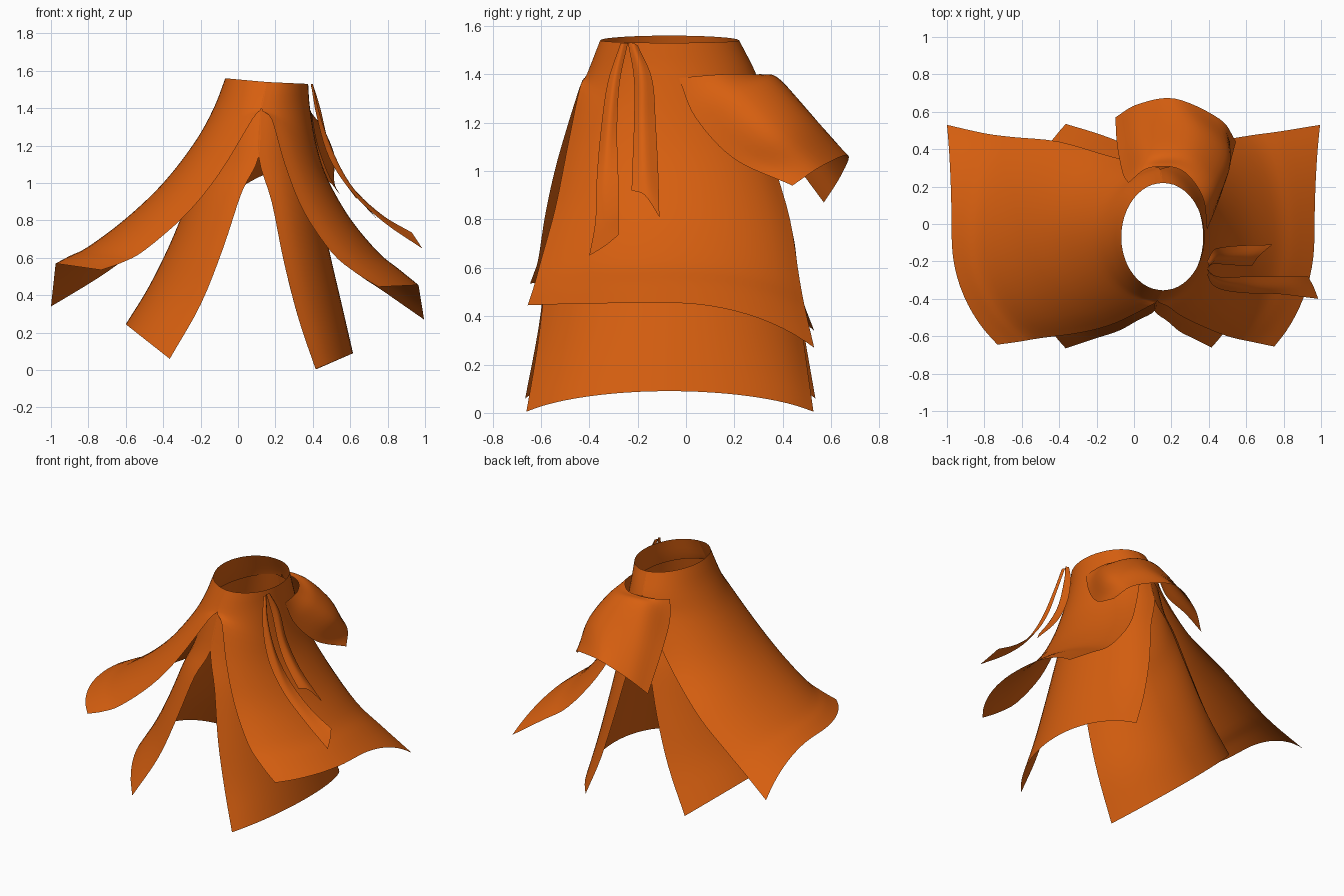
import bpy
from math import sin, cos, radians
from mathutils import Vector

cloth = bpy.data.materials.new("burnt orange cloth")
cloth.diffuse_color = (0.68, 0.115, 0.005, 1)
AXIS = Vector((0.155, -0.07, 0))


def spline(pts, n):
    """Smooth curve through pts with n steps per span."""
    p = [2 * pts[0] - pts[1]] + pts + [2 * pts[-1] - pts[-2]]
    out = []
    for i in range(1, len(p) - 2):
        a, b, c, d = p[i - 1:i + 3]
        for k in range(n):
            t = k / n
            out.append(0.5 * (2 * b + (c - a) * t + (2 * a - 5 * b + 4 * c - d) * t * t
                              + (3 * b - a - 3 * c + d) * t ** 3))
    return out + [pts[-1]]


def sheet(name, rows, nu, nv):
    """Cloth sheet through a grid of points, with normals away from the waist axis."""
    rows = [spline([Vector(p) for p in r], nu) for r in rows]
    cols = [spline(list(c), nv) for c in zip(*rows)]
    w, h = len(cols), len(cols[0])
    verts = [p for c in cols for p in c]
    faces = [(i * h + j, i * h + j + 1, (i + 1) * h + j + 1, (i + 1) * h + j)
             for i in range(w - 1) for j in range(h - 1)]
    me = bpy.data.meshes.new(name)
    me.from_pydata(verts, [], faces)
    out = 0
    for f in me.polygons:
        away = f.center - AXIS
        away.z = 0.3
        out += f.normal.dot(away) * f.area
    if out < 0:
        me.flip_normals()
    me.materials.append(cloth)
    for f in me.polygons:
        f.use_smooth = True
    ob = bpy.data.objects.new(name, me)
    bpy.context.collection.objects.link(ob)
    return ob


def panel(name, front, mid, back, hem_angle):
    """Skirt panel: arcs from the front edge over the side line to the back edge."""
    rows = []
    n = len(mid)
    for i in range(n):
        A = radians(90 + (hem_angle - 90) * i / (n - 1))
        M = Vector((mid[i][0], -0.07, mid[i][1]))
        row = []
        for k in range(-6, 7):
            E = Vector(front[i] if k < 0 else back[i])
            a = abs(k) / 6 * A
            f = (cos(a) - cos(A)) / (1 - cos(A))
            g = sin(a) / sin(A)
            row.append(Vector((E.x + (M.x - E.x) * f, M.y + (E.y - M.y) * g,
                               E.z + (M.z - E.z) * f)))
        rows.append(row)
    return sheet(name, rows, 2, 4)


# Long outer panels flaring to each side
panel("outer_panel_left",
      [(.155, -.355, 1.54), (.125, -.41, 1.4), (.08, -.44, 1.345), (-.1, -.53, 1.05),
       (-.28, -.58, .83), (-.5, -.61, .64), (-.62, -.63, .575), (-.73, -.645, .535)],
      [(-.068, 1.56), (-.13, 1.4), (-.23, 1.22), (-.4, 1.0),
       (-.6, .81), (-.8, .66), (-.9, .61), (-.975, .57)],
      [(.155, .22, 1.54), (.14, .29, 1.4), (.1, .31, 1.3), (-.12, .36, 1.0),
       (-.4, .44, .75), (-.65, .465, .56), (-.8, .485, .46), (-1.0, .53, .34)], 45)
panel("outer_panel_right",
      [(.155, -.355, 1.54), (.125, -.41, 1.4), (.18, -.44, 1.34), (.25, -.49, 1.1),
       (.35, -.54, .85), (.5, -.6, .63), (.63, -.63, .52), (.75, -.655, .445)],
      [(.375, 1.53), (.385, 1.4), (.42, 1.2), (.48, 1.02),
       (.6, .81), (.75, .63), (.86, .54), (.965, .455)],
      [(.155, .22, 1.54), (.14, .29, 1.4), (.2, .31, 1.3), (.28, .36, 1.05),
       (.4, .43, .8), (.6, .47, .55), (.78, .495, .42), (.995, .53, .27)], 45)

# Inner panels hanging below, open at front and back
panel("inner_panel_left",
      [(.12, -.395, 1.4), (.11, -.465, 1.14), (.02, -.515, .95), (-.08, -.57, .65),
       (-.2, -.61, .35), (-.365, -.665, .06)],
      [(-.1, 1.38), (-.19, 1.08), (-.27, .9), (-.37, .66), (-.48, .44), (-.6, .245)],
      [(.12, .275, 1.4), (.11, .34, 1.14), (.02, .385, .95), (-.08, .44, .65),
       (-.2, .485, .35), (-.365, .535, .06)], 48)
panel("inner_panel_right",
      [(.12, -.395, 1.4), (.11, -.465, 1.14), (.18, -.52, .9), (.245, -.575, .58),
       (.325, -.615, .27), (.415, -.66, .005)],
      [(.37, 1.38), (.40, 1.12), (.435, .9), (.49, .63), (.555, .35), (.615, .09)],
      [(.12, .275, 1.4), (.11, .34, 1.14), (.18, .39, .9), (.245, .45, .58),
       (.325, .49, .27), (.42, .527, .005)], 60)

# Draped bow cloth at the back
sheet("back_drape",
      [[(.39, -.03, 1.385), (.365, .15, 1.4), (.25, .29, 1.4), (.08, .3, 1.4), (-.03, .22, 1.39)],
       [(.42, .04, 1.22), (.45, .23, 1.3), (.3, .37, 1.37), (.08, .37, 1.37), (-.06, .27, 1.25)],
       [(.48, .2, 1.05), (.51, .38, 1.15), (.32, .52, 1.22), (.06, .5, 1.2), (-.09, .42, 1.07)],
       [(.545, .44, .94), (.46, .56, 1.02), (.22, .67, 1.065), (.02, .64, .98), (-.1, .57, .87)]],
      6, 6)

# Two creased ribbon tails tied at the right of the waist
sheet("long_ribbon",
      [[(.39, -.27, 1.53), (.4, -.26, 1.53), (.39, -.24, 1.53)],
       [(.42, -.325, 1.36), (.44, -.3, 1.36), (.43, -.275, 1.36)],
       [(.485, -.355, 1.14), (.52, -.325, 1.14), (.5, -.285, 1.16)],
       [(.61, -.37, .95), (.625, -.335, .96), (.61, -.28, .98)],
       [(.78, -.375, .79), (.78, -.335, .81), (.77, -.28, .83)],
       [(.985, -.4, .65), (.96, -.335, .69), (.93, -.28, .735)]], 4, 5)
sheet("short_ribbon",
      [[(.39, -.24, 1.53), (.4, -.22, 1.53), (.39, -.2, 1.52)],
       [(.42, -.215, 1.38), (.44, -.185, 1.4), (.425, -.14, 1.38)],
       [(.465, -.215, 1.2), (.49, -.18, 1.2), (.47, -.125, 1.19)],
       [(.53, -.22, 1.06), (.57, -.175, 1.04), (.57, -.115, 1.0)],
       [(.63, -.225, .92), (.67, -.17, .9), (.74, -.11, .81)]], 4, 5)
